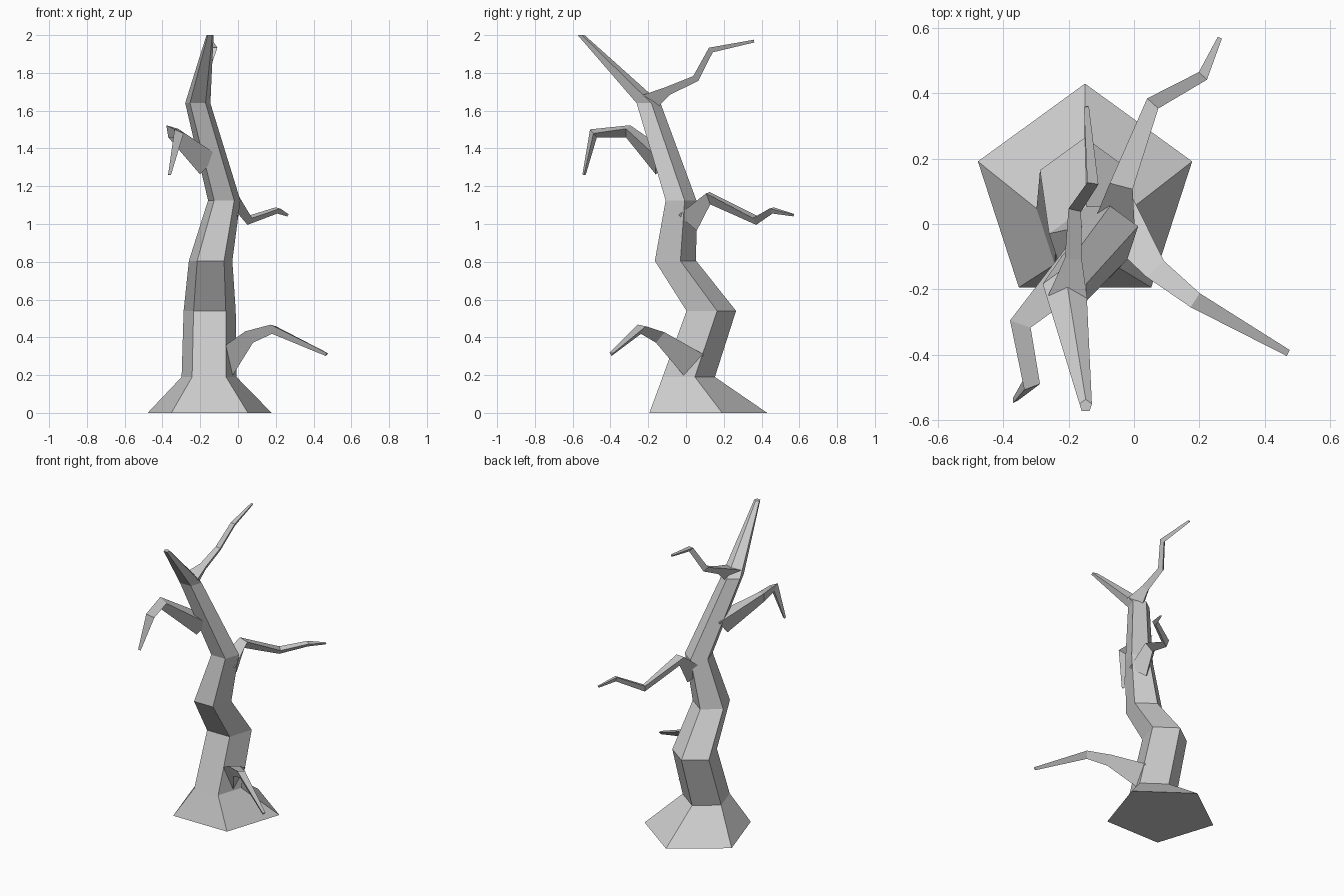
import bpy, bmesh, math
from mathutils import Vector

cube = bpy.data.objects.get("Cube")
if cube:
    bpy.data.objects.remove(cube, do_unlink=True)

bark = bpy.data.materials.new("grey bark")
bark.use_nodes = True
GREY = (0.6, 0.6, 0.6, 1)
bark.diffuse_color = GREY
bark.node_tree.nodes["Principled BSDF"].inputs["Base Color"].default_value = GREY


def loft(name, rings):
    """Skin a list of point rings and cap both ends."""
    bm = bmesh.new()
    loops = [[bm.verts.new(p) for p in ring] for ring in rings]
    n = len(loops[0])
    for a, b in zip(loops, loops[1:]):
        for i in range(n):
            j = (i + 1) % n
            bm.faces.new((a[i], a[j], b[j], b[i]))
    bm.faces.new(loops[0][::-1])
    bm.faces.new(loops[-1])
    bmesh.ops.recalc_face_normals(bm, faces=bm.faces)
    mesh = bpy.data.meshes.new(name)
    bm.to_mesh(mesh)
    bm.free()
    mesh.materials.append(bark)
    obj = bpy.data.objects.new(name, mesh)
    bpy.context.collection.objects.link(obj)
    return obj


def ring(centre, u, v, radius, sides):
    angles = [math.tau * i / sides for i in range(sides)]
    return [centre + radius * (math.cos(a) * u + math.sin(a) * v) for a in angles]


def trunk(name, stations):
    """Level pentagons, one corner towards the back."""
    return loft(name, [ring(Vector((x, y, z)), Vector((0, 1, 0)), Vector((-1, 0, 0)), r, 5)
                       for x, y, z, r in stations])


def branch(name, stations, sides=3):
    """Tapered limb with mitred joints, one ridge kept underneath."""
    pts = [Vector(s[:3]) for s in stations]
    dirs = [(b - a).normalized() for a, b in zip(pts, pts[1:])]
    rings = []
    down = Vector((0, 0, -1))
    for i, p in enumerate(pts):
        t = (dirs[max(i - 1, 0)] + dirs[min(i, len(dirs) - 1)]).normalized()
        down = (down - t * down.dot(t)).normalized()
        rings.append(ring(p, down, t.cross(down), stations[i][3], sides))
    return loft(name, rings)


# Trunk with flared foot and leaning broken top: x, y, z, radius
trunk("trunk", [
    (-0.15, 0.085, 0, 0.345), (-0.153, 0, 0.19, 0.153), (-0.15, 0.12, 0.54, 0.145),
    (-0.145, -0.067, 0.805, 0.121), (-0.073, -0.035, 1.125, 0.09),
    (-0.213, -0.205, 1.64, 0.07), (-0.148, -0.557, 2.0, 0.02)])

# Bare branches
branch("lower_branch", [
    (-0.06, 0.03, 0.27, 0.09), (0.07, -0.145, 0.41, 0.042),
    (0.185, -0.235, 0.448, 0.03), (0.47, -0.395, 0.312, 0.012)])
branch("middle_branch", [
    (-0.06, 0.0, 1.02, 0.08), (-0.04, 0.12, 1.145, 0.042), (0.055, 0.37, 1.022, 0.027),
    (0.21, 0.455, 1.075, 0.02), (0.262, 0.57, 1.048, 0.008)])
branch("upper_branch", [
    (-0.17, -0.13, 1.33, 0.08), (-0.355, -0.31, 1.495, 0.04),
    (-0.32, -0.49, 1.48, 0.032), (-0.365, -0.54, 1.26, 0.01)])
branch("top_branch", [
    (-0.2, -0.21, 1.65, 0.07), (-0.185, -0.1, 1.71, 0.03), (-0.18, 0.05, 1.775, 0.023),
    (-0.125, 0.13, 1.925, 0.02), (-0.145, 0.36, 1.97, 0.009)])
